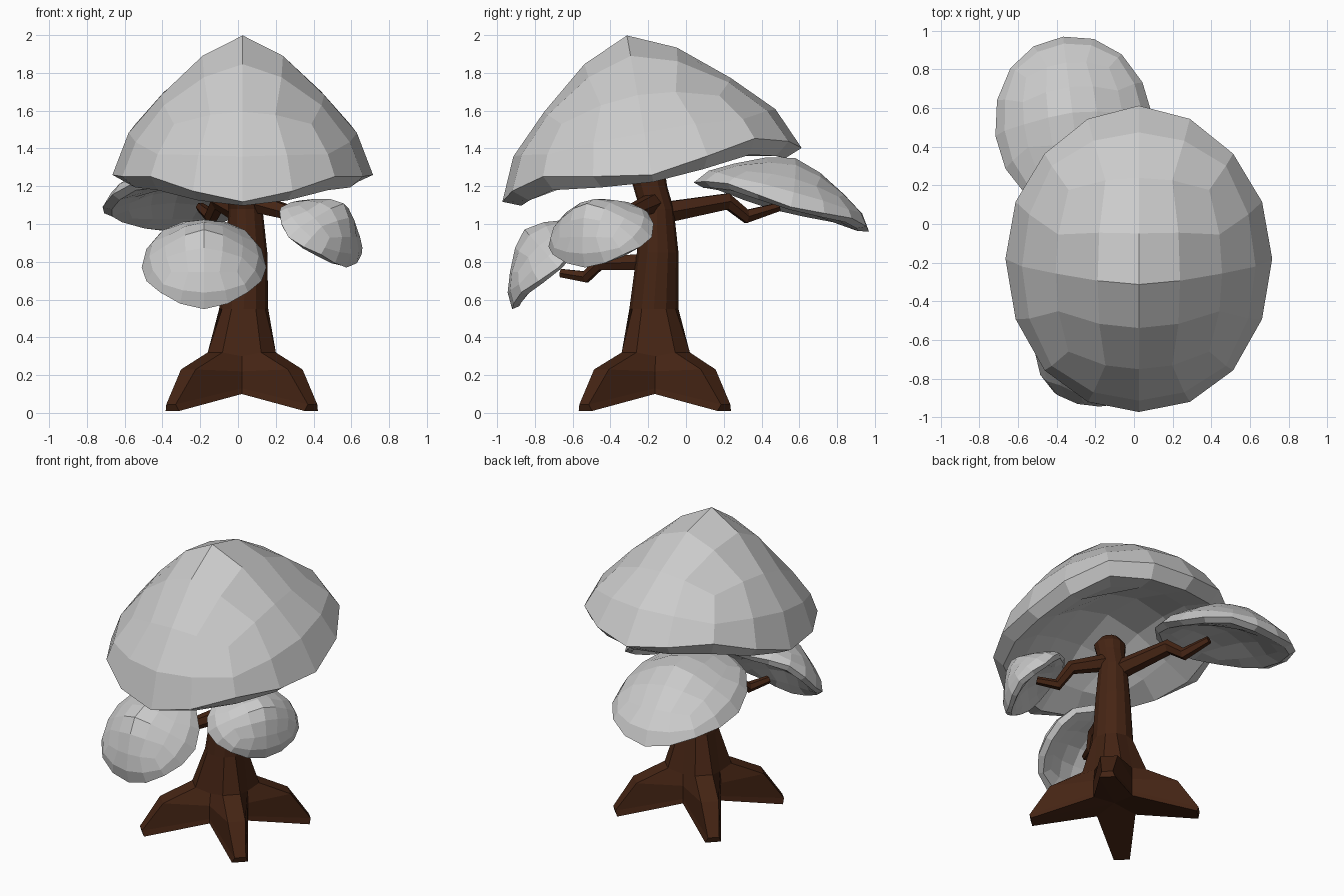
import bpy, bmesh
from math import sin, cos, tan, pi, radians
from mathutils import Vector, Matrix

if "Cube" in bpy.data.objects:
    bpy.data.objects.remove(bpy.data.objects["Cube"])

bark = bpy.data.materials.new("bark")
bark.diffuse_color = (0.06, 0.018, 0.007, 1)
bark.use_nodes = True
bark.node_tree.nodes["Principled BSDF"].inputs["Base Color"].default_value = bark.diffuse_color


def finish(bm, name, mat=None):
    bmesh.ops.recalc_face_normals(bm, faces=bm.faces)
    me = bpy.data.meshes.new(name)
    bm.to_mesh(me)
    bm.free()
    if mat:
        me.materials.append(mat)
    ob = bpy.data.objects.new(name, me)
    bpy.context.collection.objects.link(ob)
    return ob


# Foliage: a cube-sphere with a pointed dome on top and a hollow underneath,
# rim raised at the diagonals; its local -y side points downhill
def foliage(name, centre, size, spin, tilt):
    rx, ry, h = size
    bm = bmesh.new()
    bmesh.ops.create_cube(bm, size=2)
    bmesh.ops.subdivide_edges(bm, edges=bm.edges[:], cuts=3, use_grid_fill=True)
    for v in bm.verts:
        d = Vector([tan(c * pi / 4) for c in v.co]).normalized()
        if d.z > -1e-4:
            t = max(d.z, 0)
            z, k = t ** 1.15 * (1 - t * t * (1 - t)), 1 - 0.13 * t - 0.1 * t ** 4
            z += 0.5 * (d.x * d.y) ** 2 * (1 - t) ** 2
        else:
            t = -d.z
            z, k = 0.75 * t * t - 0.42 * t, 1 - 0.12 * t
            z += 0.5 * (d.x * d.y) ** 2 * (1 - t)
        v.co = (d.x * k * rx, d.y * k * ry, z * h)
    m = (Matrix.Translation(centre) @ Matrix.Rotation(radians(spin), 4, 'Z')
         @ Matrix.Rotation(radians(tilt), 4, 'X'))
    bm.transform(m)
    finish(bm, name)


foliage("main_canopy", (0.025, -0.18, 1.26), (0.69, 0.805, 0.75), 0, 10.2)
foliage("back_foliage", (-0.31, 0.505, 1.09), (0.41, 0.485, 0.27), 187, 15.5)
foliage("front_foliage", (-0.18, -0.675, 0.77), (0.33, 0.33, 0.27), 0, 42)
foliage("side_foliage", (0.42, -0.445, 0.93), (0.305, 0.24, 0.24), 60, 42)

# Trunk: rings of 12, each with four valley points and four root pairs
# (centre x, centre y, valley radius, valley z, root radius, root half width, root z)
rings = [
    (0.02, -0.165, 0.17, 0.10, 0.52, 0.05, 0.01),
    (0.02, -0.165, 0.17, 0.13, 0.53, 0.035, 0.045),
    (0.02, -0.165, 0.17, 0.22, 0.40, 0.055, 0.23),
    (0.02, -0.16, 0.165, 0.30, 0.20, 0.055, 0.32),
]
for x, y, r, z in [(0.03, -0.17, 0.13, 0.55), (0.045, -0.15, 0.11, 0.85),
                   (0.04, -0.155, 0.09, 1.08), (0.03, -0.19, 0.09, 1.20),
                   (0.02, -0.21, 0.10, 1.27), (0.02, -0.21, 0.06, 1.32)]:
    rings.append((x, y, r, z, r * 0.97, r * 0.27, z))

bm = bmesh.new()
loops = []
for x, y, rv, zv, rr, w, zr in rings:
    loop = []
    for k in range(4):
        a, b = k * pi / 2, k * pi / 2 + pi / 4
        loop.append(bm.verts.new((x + rv * cos(a), y + rv * sin(a), zv)))
        for s in (-w, w):
            loop.append(bm.verts.new((x + rr * cos(b) - s * sin(b),
                                      y + rr * sin(b) + s * cos(b), zr)))
    loops.append(loop)
for lo, hi in zip(loops, loops[1:]):
    for i in range(12):
        j = (i + 1) % 12
        bm.faces.new((lo[i], lo[j], hi[j], hi[i]))
bm.faces.new(loops[-1])
# arched underside between the roots
hub = bm.verts.new((0.02, -0.165, 0.12))
for i in range(12):
    bm.faces.new((loops[0][(i + 1) % 12], loops[0][i], hub))
finish(bm, "trunk_and_roots", bark)


# Branches: six-sided tapering crooked tubes
def branch(name, path):
    bm = bmesh.new()
    pts = [Vector(p[:3]) for p in path]
    loops = []
    for i, p in enumerate(pts):
        d = pts[min(i + 1, len(pts) - 1)] - pts[max(i - 1, 0)]
        side = d.cross(Vector((0, 0, 1))).normalized()
        up = side.cross(d).normalized()
        r = path[i][3] * 1.15
        loops.append([bm.verts.new(p + r * (side * cos(k * pi / 3) + up * sin(k * pi / 3)))
                      for k in range(6)])
    for lo, hi in zip(loops, loops[1:]):
        for i in range(6):
            j = (i + 1) % 6
            bm.faces.new((lo[i], lo[j], hi[j], hi[i]))
    bm.faces.new(loops[0])
    bm.faces.new(loops[-1])
    finish(bm, name, bark)


branch("back_branch", [(0.02, -0.12, 1.06, 0.055), (-0.10, 0.22, 1.12, 0.042),
                       (-0.14, 0.32, 1.04, 0.035), (-0.20, 0.49, 1.09, 0.022)])
branch("side_branch", [(0.06, -0.16, 1.12, 0.05), (0.27, -0.29, 1.06, 0.038),
                       (0.33, -0.35, 0.94, 0.032), (0.43, -0.43, 0.97, 0.022)])
branch("front_branch", [(0.03, -0.19, 0.80, 0.045), (-0.06, -0.46, 0.79, 0.034),
                        (-0.10, -0.53, 0.72, 0.030), (-0.16, -0.66, 0.74, 0.022)])
